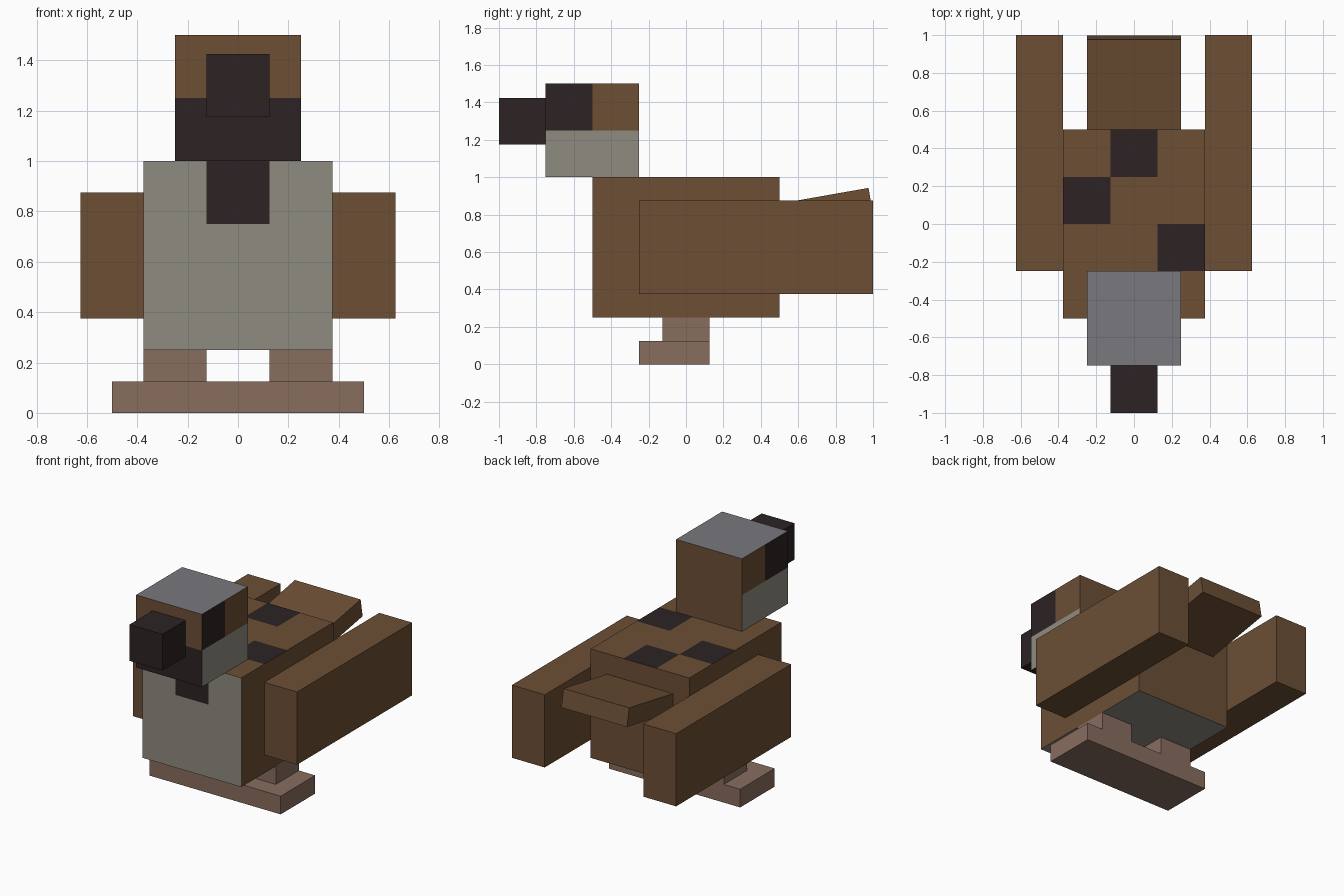
import bpy, bmesh, math
from mathutils import Vector, Matrix

if "Cube" in bpy.data.objects:
    bpy.data.objects.remove(bpy.data.objects["Cube"], do_unlink=True)


def make_material(name, rgb):
    def linear(v):
        v /= 255
        return v / 12.92 if v <= 0.04045 else ((v + 0.055) / 1.055) ** 2.4
    colour = [linear(v) for v in rgb] + [1]
    mat = bpy.data.materials.new(name)
    mat.use_nodes = True
    mat.diffuse_color = colour
    mat.node_tree.nodes["Principled BSDF"].inputs["Base Color"].default_value = colour
    return mat


BROWN, DARK, PALE, SLATE, PINK = range(5)
MATERIALS = [
    make_material("feather brown", (108, 79, 53)),
    make_material("dark plumage", (45, 35, 35)),
    make_material("pale belly grey", (143, 139, 129)),
    make_material("slate crown", (120, 120, 126)),
    make_material("foot pink", (137, 109, 95)),
]


def box(name, low, high, colour, cuts=(), rule=None, tilt=None):
    """Box between two corners, cut along (axis, value) planes and coloured by rule."""
    low, high = Vector(low), Vector(high)
    size, centre = high - low, (low + high) / 2
    bm = bmesh.new()
    bmesh.ops.create_cube(bm, size=1, matrix=Matrix.Translation(centre) @ Matrix.Diagonal((*size, 1)))
    for axis, value in cuts:
        point, normal = Vector(), Vector()
        point[axis], normal[axis] = value, 1
        bmesh.ops.bisect_plane(bm, geom=bm.verts[:] + bm.edges[:] + bm.faces[:],
                               plane_co=point, plane_no=normal)
    bm.normal_update()
    for face in bm.faces:
        face.material_index = rule(face.calc_center_median(), face.normal) if rule else colour
    if tilt:
        pivot, angle = tilt
        bmesh.ops.rotate(bm, verts=bm.verts, cent=pivot, matrix=Matrix.Rotation(angle, 3, "X"))
    mesh = bpy.data.meshes.new(name)
    bm.to_mesh(mesh)
    bm.free()
    for mat in MATERIALS:
        mesh.materials.append(mat)
    obj = bpy.data.objects.new(name, mesh)
    bpy.context.collection.objects.link(obj)
    return obj


def pair(name, low, high, colour):
    """The same box on both sides."""
    box("left_" + name, low, high, colour)
    box("right_" + name, (-high[0], *low[1:]), (-low[0], *high[1:]), colour)


# Body: pale breast and underside, dark throat patch, three dark back spots
def body_colour(c, n):
    if n.y < -0.5:
        return DARK if abs(c.x) < 0.125 and c.z > 0.75 else PALE
    if n.z < -0.5:
        return PALE
    if n.z > 0.5:
        for x, y in ((0, 0.375), (-0.25, 0.125), (0.25, -0.125)):
            if abs(c.x - x) < 0.1 and abs(c.y - y) < 0.1:
                return DARK
    return BROWN


box("body", (-0.375, -0.5, 0.25), (0.375, 0.5, 1), BROWN,
    [(0, -0.125), (0, 0.125), (1, -0.25), (1, 0), (1, 0.25), (2, 0.75)], body_colour)


# Head: slate crown, dark eye patches and chin, pale cheeks
def head_colour(c, n):
    upper = c.z > 1.25
    if n.z > 0.5:
        return SLATE
    if n.z < -0.5:
        return DARK
    if n.y < -0.5:
        return BROWN if upper else DARK
    if abs(n.x) > 0.5:
        if not upper:
            return PALE
        return DARK if c.y < -0.5 else BROWN
    return BROWN


box("head", (-0.25, -0.75, 1), (0.25, -0.25, 1.5), BROWN, [(1, -0.5), (2, 1.25)], head_colour)
box("beak", (-0.125, -1, 1.175), (0.125, -0.75, 1.425), DARK)

# Tail, tilted upwards from the rump
box("tail", (-0.25, 0.505, 0.733), (0.25, 1.005, 0.858), BROWN,
    tilt=((0, 0.505, 0.733), math.radians(10)))

# Wings, legs and feet
pair("wing", (0.375, -0.25, 0.375), (0.625, 1, 0.875), BROWN)
pair("leg", (0.125, -0.125, 0.125), (0.375, 0.125, 0.25), PINK)
pair("foot", (0, -0.25, 0), (0.5, 0.125, 0.125), PINK)
